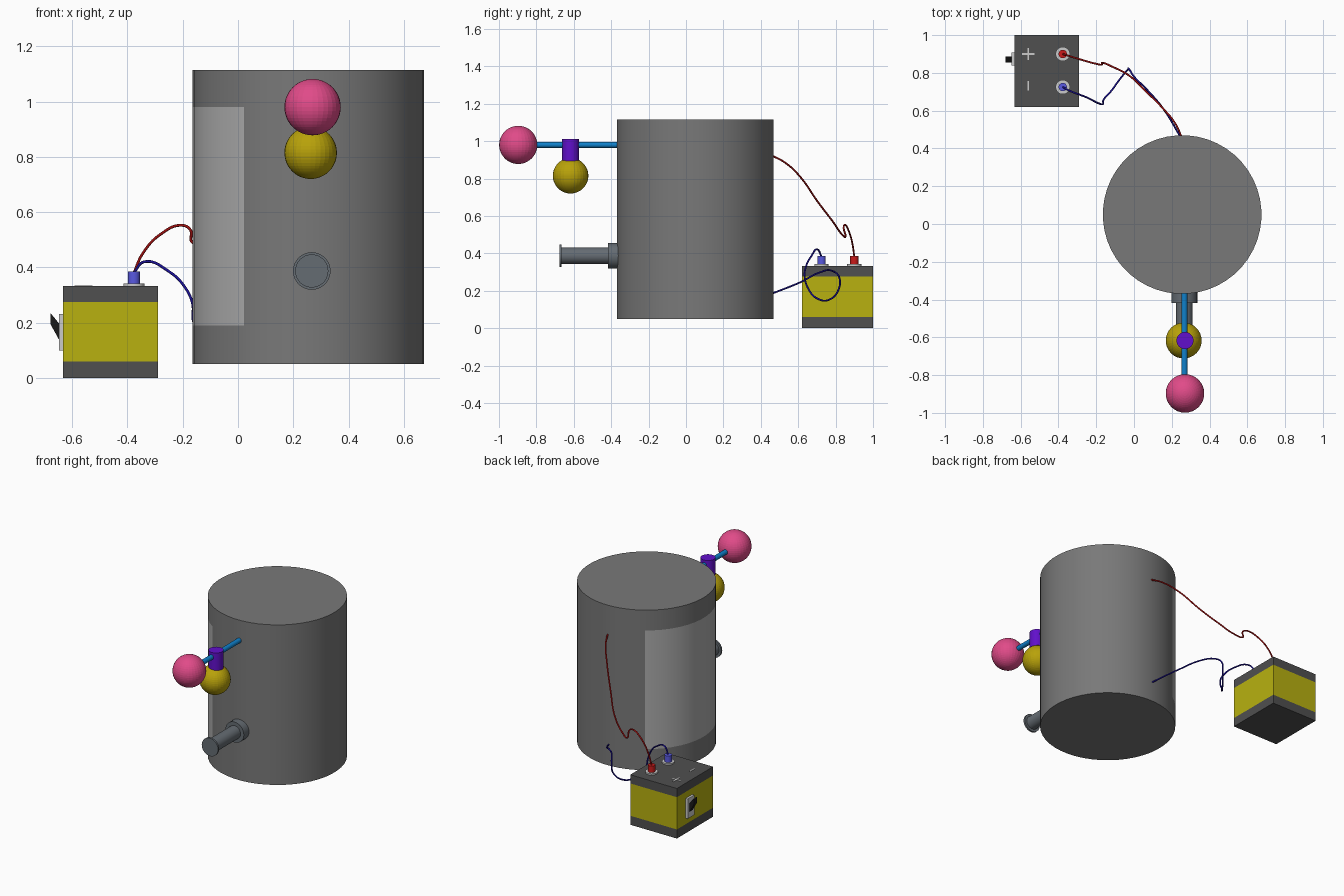
import bpy, bmesh, math
from mathutils import Vector, Matrix

if "Cube" in bpy.data.objects:
    bpy.data.objects.remove(bpy.data.objects["Cube"])


def mat(name, r, g, b):
    m = bpy.data.materials.new(name)
    m.diffuse_color = (r, g, b, 1)
    m.use_nodes = True
    m.node_tree.nodes["Principled BSDF"].inputs["Base Color"].default_value = m.diffuse_color
    return m


STEEL = mat("steel_grey", 0.19, 0.19, 0.19)
PIPE = mat("pipe_grey", 0.13, 0.15, 0.17)
GLASS = mat("light_panel", 0.42, 0.42, 0.42)
DARK = mat("dark_case", 0.08, 0.08, 0.08)
BLACK = mat("black", 0.01, 0.01, 0.01)
LIGHT = mat("light_grey", 0.6, 0.6, 0.6)
BAND = mat("yellow_band", 0.48, 0.44, 0.005)
OLIVE = mat("yellow_ball", 0.48, 0.36, 0.003)
PINK = mat("pink", 0.75, 0.07, 0.25)
PURPLE = mat("purple", 0.12, 0.005, 0.6)
BLUE_ROD = mat("blue_rod", 0.005, 0.22, 0.6)
RED = mat("red_cap", 0.6, 0.01, 0.01)
BLUE = mat("blue_cap", 0.1, 0.1, 0.75)
RED_WIRE = mat("red_wire", 0.35, 0.005, 0.005)
BLUE_WIRE = mat("blue_wire", 0.01, 0.005, 0.3)


def finish(name, bm, *mats, smooth=False):
    bmesh.ops.recalc_face_normals(bm, faces=bm.faces[:])
    me = bpy.data.meshes.new(name)
    bm.to_mesh(me)
    bm.free()
    for m in mats:
        me.materials.append(m)
    ob = bpy.data.objects.new(name, me)
    bpy.context.collection.objects.link(ob)
    if smooth:
        bpy.ops.object.select_all(action='DESELECT')
        ob.select_set(True)
        bpy.context.view_layer.objects.active = ob
        bpy.ops.object.shade_smooth_by_angle(angle=math.radians(30))
    return ob


def box(name, lo, hi, m):
    lo, hi = Vector(lo), Vector(hi)
    bm = bmesh.new()
    bmesh.ops.create_cube(bm, size=1, matrix=Matrix.Translation((lo + hi) / 2)
                          @ Matrix.Diagonal((*(hi - lo), 1)))
    return finish(name, bm, m)


def rod(name, a, b, r, m, sides=32):
    a, b = Vector(a), Vector(b)
    rot = (b - a).to_track_quat('Z', 'Y').to_matrix().to_4x4()
    bm = bmesh.new()
    bmesh.ops.create_cone(bm, cap_ends=True, segments=sides, radius1=r, radius2=r,
                          depth=(b - a).length,
                          matrix=Matrix.Translation((a + b) / 2) @ rot)
    return finish(name, bm, m, smooth=True)


def ball(name, c, r, m):
    bm = bmesh.new()
    bmesh.ops.create_uvsphere(bm, u_segments=32, v_segments=24, radius=r,
                              matrix=Matrix.Translation(c))
    return finish(name, bm, m)


def wire(name, pts, m):
    cu = bpy.data.curves.new(name, 'CURVE')
    cu.dimensions = '3D'
    cu.bevel_depth = 0.005
    cu.bevel_resolution = 2
    cu.resolution_u = 8
    cu.use_fill_caps = True
    sp = cu.splines.new('BEZIER')
    sp.bezier_points.add(len(pts) - 1)
    for p, co in zip(sp.bezier_points, pts):
        p.co = co
        p.handle_left_type = p.handle_right_type = 'AUTO'
    cu.materials.append(m)
    bpy.context.collection.objects.link(bpy.data.objects.new(name, cu))


# tank: drum wall in three bands, the middle band carrying the light panel
N, CX, CY, R = 48, 0.255, 0.05, 0.42
bm = bmesh.new()
rings = []
for z in (0.05, 0.19, 0.98, 1.115):
    rings.append([bm.verts.new((CX + R * math.cos((i + 0.5) * math.tau / N),
                                CY + R * math.sin((i + 0.5) * math.tau / N), z))
                  for i in range(N)])
for k in range(3):
    for i in range(N):
        j = (i + 1) % N
        f = bm.faces.new((rings[k][i], rings[k][j], rings[k + 1][j], rings[k + 1][i]))
        f.material_index = int(k == 1 and 16 <= i <= 30)
bm.faces.new(rings[0])
bm.faces.new(rings[3])
finish("tank", bm, STEEL, GLASS, smooth=True)

# upper valve arm with two balls
AX = 0.267
rod("valve_rod", (AX, -0.34, 0.98), (AX, -0.9, 0.98), 0.016, BLUE_ROD)
ball("end_ball", (0.27, -0.897, 0.98), 0.102, PINK)
rod("ball_holder", (0.27, -0.617, 0.86), (0.27, -0.617, 1.012), 0.045, PURPLE)
ball("hanging_ball", (0.263, -0.617, 0.815), 0.095, OLIVE)

# lower outlet pipe
for name, y0, y1, r in (("pipe_collar", -0.34, -0.417, 0.068),
                        ("pipe", -0.4, -0.67, 0.044),
                        ("pipe_cap", -0.665, -0.677, 0.06)):
    rod(name, (AX, y0, 0.387), (AX, y1, 0.387), r, PIPE)

# battery case
X0, X1, Y0, Y1 = -0.633, -0.29, 0.62, 1.0
for name, z0, z1, m in (("case_base", 0, 0.06, DARK), ("case_band", 0.06, 0.275, BAND),
                        ("case_lid", 0.275, 0.333, DARK)):
    box(name, (X0, Y0, z0), (X1, Y1, z1), m)

# terminals
for side, y, m in (("red", 0.9, RED), ("blue", 0.725, BLUE)):
    rod(side + "_washer", (-0.377, y, 0.33), (-0.377, y, 0.342), 0.038, LIGHT)
    rod(side + "_terminal", (-0.377, y, 0.333), (-0.377, y, 0.385), 0.022, m)

# polarity bars on the lid
box("plus_bar_long", (-0.592, 0.896, 0.332), (-0.526, 0.904, 0.335), LIGHT)
box("plus_bar_cross", (-0.563, 0.867, 0.332), (-0.555, 0.933, 0.335), LIGHT)
box("minus_bar", (-0.563, 0.707, 0.332), (-0.555, 0.757, 0.335), LIGHT)

# switch plate and slanted rocker
box("switch_plate", (-0.648, 0.838, 0.1), (-0.63, 0.907, 0.232), LIGHT)
bm = bmesh.new()
face = bm.faces.new([bm.verts.new((x, 0.855, z)) for x, z in
                     ((-0.646, 0.135), (-0.679, 0.195), (-0.679, 0.235), (-0.646, 0.195))])
ext = bmesh.ops.extrude_face_region(bm, geom=[face])
bmesh.ops.translate(bm, vec=(0, 0.033, 0),
                    verts=[v for v in ext["geom"] if isinstance(v, bmesh.types.BMVert)])
finish("switch_rocker", bm, BLACK)

# wires from terminals to the back of the tank
wire("red_lead", [(-.377, .9, .38), (-.345, .89, .45), (-.28, .87, .52), (-.2, .848, .552),
                  (-.172, .843, .535), (-.165, .853, .49), (-.12, .835, .5), (-.025, .785, .57),
                  (.06, .705, .675), (.155, .61, .81), (.22, .53, .885), (.255, .455, .925)],
     RED_WIRE)
wire("blue_lead", [(-.377, .725, .38), (-.34, .705, .42), (-.25, .67, .385), (-.19, .64, .325),
                   (-.165, .635, .27), (-.16, .66, .2), (-.12, .705, .157), (-.08, .76, .15),
                   (-.035, .815, .205), (-.025, .818, .275), (0, .78, .307), (.06, .72, .3),
                   (.155, .61, .245), (.25, .455, .183)], BLUE_WIRE)
